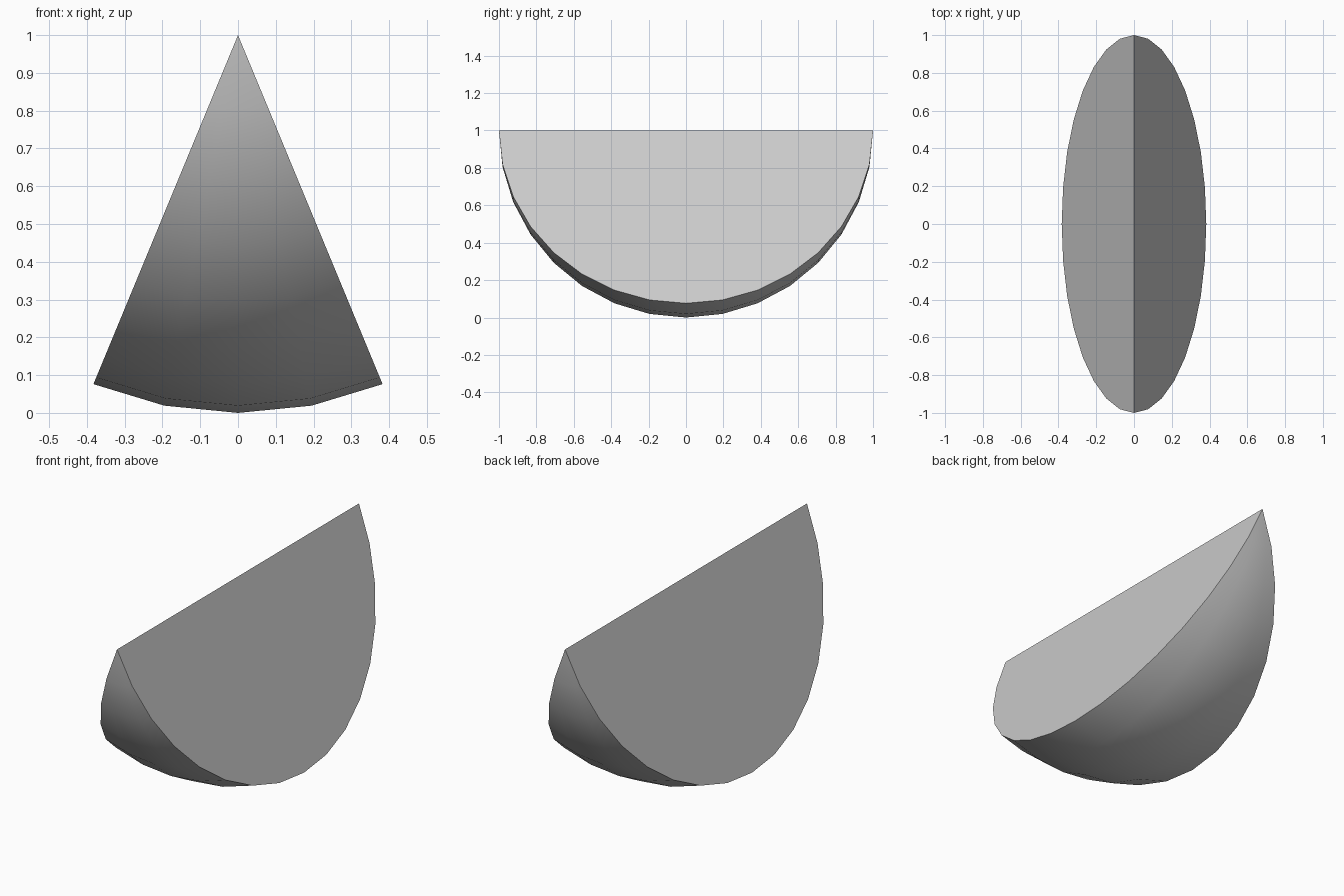
import bpy, bmesh
from math import sin, cos, pi, radians
from mathutils import Matrix, Vector

if "Cube" in bpy.data.objects:
    bpy.data.objects.remove(bpy.data.objects["Cube"])

ARC_SEGS, WEDGE_SEGS = 16, 4
WEDGE = radians(45)
CENTRE = Vector((0, 0, 1))

bm = bmesh.new()

# Half-disc profile hanging below the straight edge, tilted to one side of the wedge
tilt = Matrix.Rotation(WEDGE / 2, 3, 'Y')
arc = [pi * i / ARC_SEGS for i in range(ARC_SEGS + 1)]
verts = [bm.verts.new(CENTRE + tilt @ Vector((0, -cos(a), -sin(a)))) for a in arc]
side = bm.faces.new(verts)

# Flat cap for the opposite side, mirrored in x
bm.faces.new([bm.verts.new((-v.co.x, v.co.y, v.co.z)) for v in verts])

# Sweep the arc around the straight edge to make the rounded rind
rim = [bm.edges.get((a, b)) for a, b in zip(verts, verts[1:])]
bmesh.ops.spin(bm, geom=verts + rim, cent=CENTRE, axis=(0, 1, 0),
               angle=-WEDGE, steps=WEDGE_SEGS, use_duplicate=False)
bmesh.ops.remove_doubles(bm, verts=bm.verts, dist=1e-4)
bmesh.ops.recalc_face_normals(bm, faces=bm.faces)

mesh = bpy.data.meshes.new("wedge_slice")
bm.to_mesh(mesh)
bm.free()
obj = bpy.data.objects.new("wedge_slice", mesh)
bpy.context.collection.objects.link(obj)

# Smooth rind, sharp flat sides
bpy.context.view_layer.objects.active = obj
obj.select_set(True)
bpy.ops.object.shade_smooth_by_angle(angle=radians(30))
